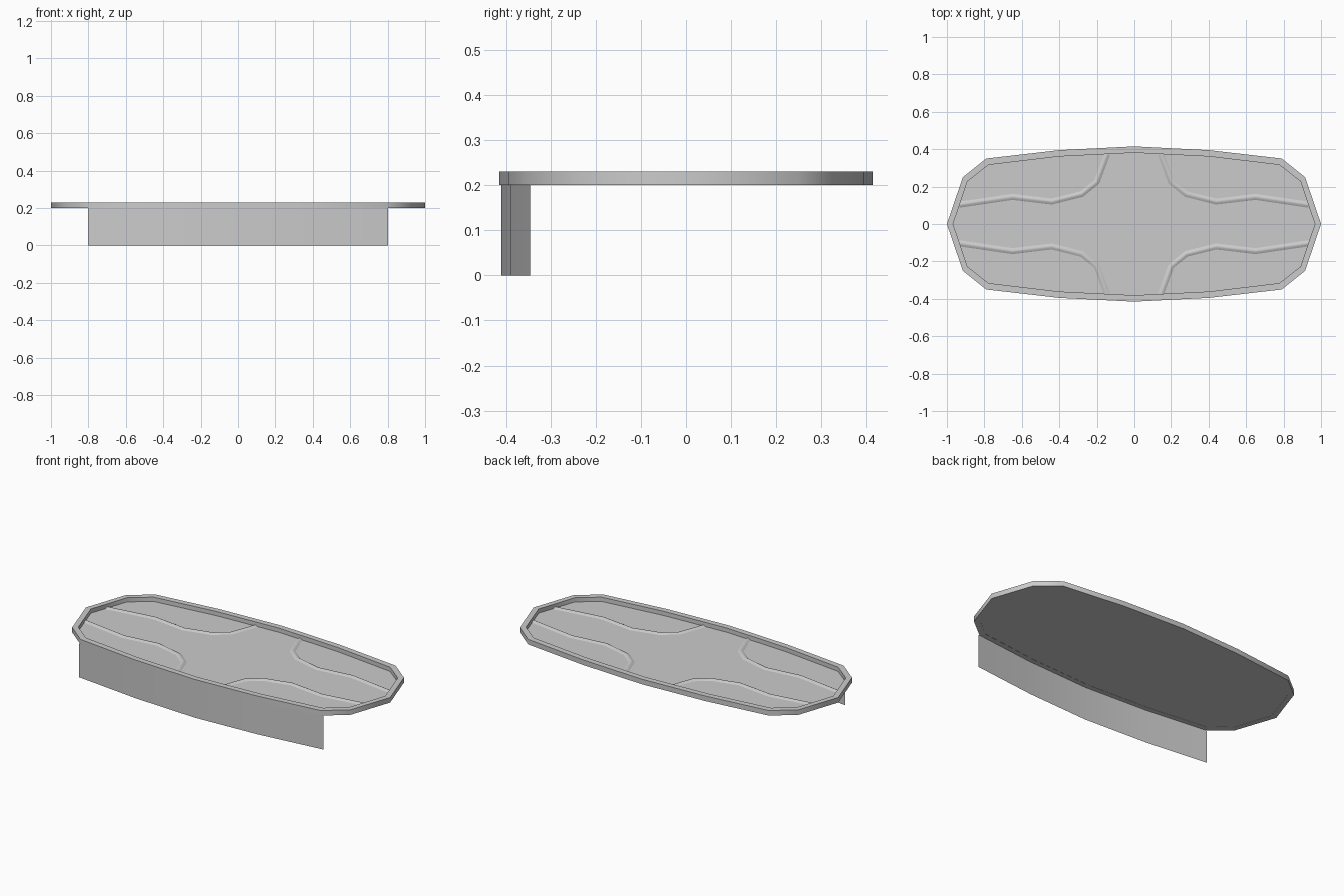
import bpy, bmesh, math
from mathutils import Vector

cube = bpy.data.objects.get("Cube")
if cube:
    bpy.data.objects.remove(cube, do_unlink=True)

grey = bpy.data.materials.new("plain grey")
grey.use_nodes = True
colour = (0.6, 0.6, 0.6, 1)
grey.diffuse_color = colour
grey.node_tree.nodes["Principled BSDF"].inputs["Base Color"].default_value = colour

BOTTOM, FLOOR, TOP = 0.2, 0.205, 0.23


def build(name, verts, faces, smooth=True):
    mesh = bpy.data.meshes.new(name)
    mesh.from_pydata(verts, [], faces)
    mesh.materials.append(grey)
    obj = bpy.data.objects.new(name, mesh)
    bpy.context.collection.objects.link(obj)
    if smooth:
        bpy.ops.object.select_all(action="DESELECT")
        obj.select_set(True)
        bpy.context.view_layer.objects.active = obj
        bpy.ops.object.shade_smooth_by_angle(angle=math.radians(45))
    return obj


def outline(quarter):
    """Mirror a quarter outline into a full counter-clockwise loop."""
    half = quarter + [(-x, y) for x, y in reversed(quarter[:-1])]
    return half + [(x, -y) for x, y in reversed(half[1:-1])]


outer = outline([(1, 0), (0.915, 0.25), (0.79, 0.35), (0.4, 0.395), (0, 0.415)])
inner = outline([(0.967, 0), (0.89, 0.228), (0.778, 0.316), (0.4, 0.361), (0, 0.381)])
n = len(outer)

# Raised rim: a rectangular section carried round the outline
section = [(outer, BOTTOM), (outer, TOP), (inner, TOP), (inner, BOTTOM)]
verts = [(x, y, z) for loop, z in section for x, y in loop]
faces = []
for s in range(4):
    a, b = s * n, (s + 1) % 4 * n
    faces += [(a + i, a + (i + 1) % n, b + (i + 1) % n, b + i) for i in range(n)]
build("rim", verts, faces)

# Recessed floor panel, with its underside just above the rim's
verts = [(x, y, z) for z in (FLOOR, BOTTOM + 0.001) for x, y in inner]
build("floor_panel", verts, [tuple(range(n)), tuple(reversed(range(n, 2 * n)))])

# Four curved ridges, mirrored into each quarter of the floor
path = [Vector(p) for p in ((0.935, 0.103), (0.65, 0.145), (0.44, 0.12),
                            (0.28, 0.16), (0.2, 0.225), (0.145, 0.374))]
for side_x, side in ((1, "left"), (-1, "right")):
    for side_y, end in ((1, "back"), (-1, "front")):
        verts, faces = [], []
        for i, p in enumerate(path):
            along = path[min(i + 1, len(path) - 1)] - path[max(i - 1, 0)]
            across = Vector((-along.y, along.x)).normalized()
            for offset, height in ((-0.016, 0), (-0.004, 0.007), (0.004, 0.007), (0.016, 0)):
                q = p + across * offset
                verts.append((q.x * side_x, q.y * side_y, FLOOR + height))
        for i in range(len(path) - 1):
            for j in range(3):
                a = i * 4 + j
                face = (a, a + 4, a + 5, a + 1)
                faces.append(face if side_x * side_y > 0 else face[::-1])
        build(f"ridge_{end}_{side}", verts, faces)

# Thin front skirt hanging under the rim
front = [(-0.803, -0.345), (-0.4, -0.39), (0, -0.41), (0.4, -0.39), (0.803, -0.345)]
verts = [(x, y, z) for z in (0, BOTTOM) for x, y in front]
m = len(front)
build("front_skirt", verts, [(i, i + 1, m + i + 1, m + i) for i in range(m - 1)])
